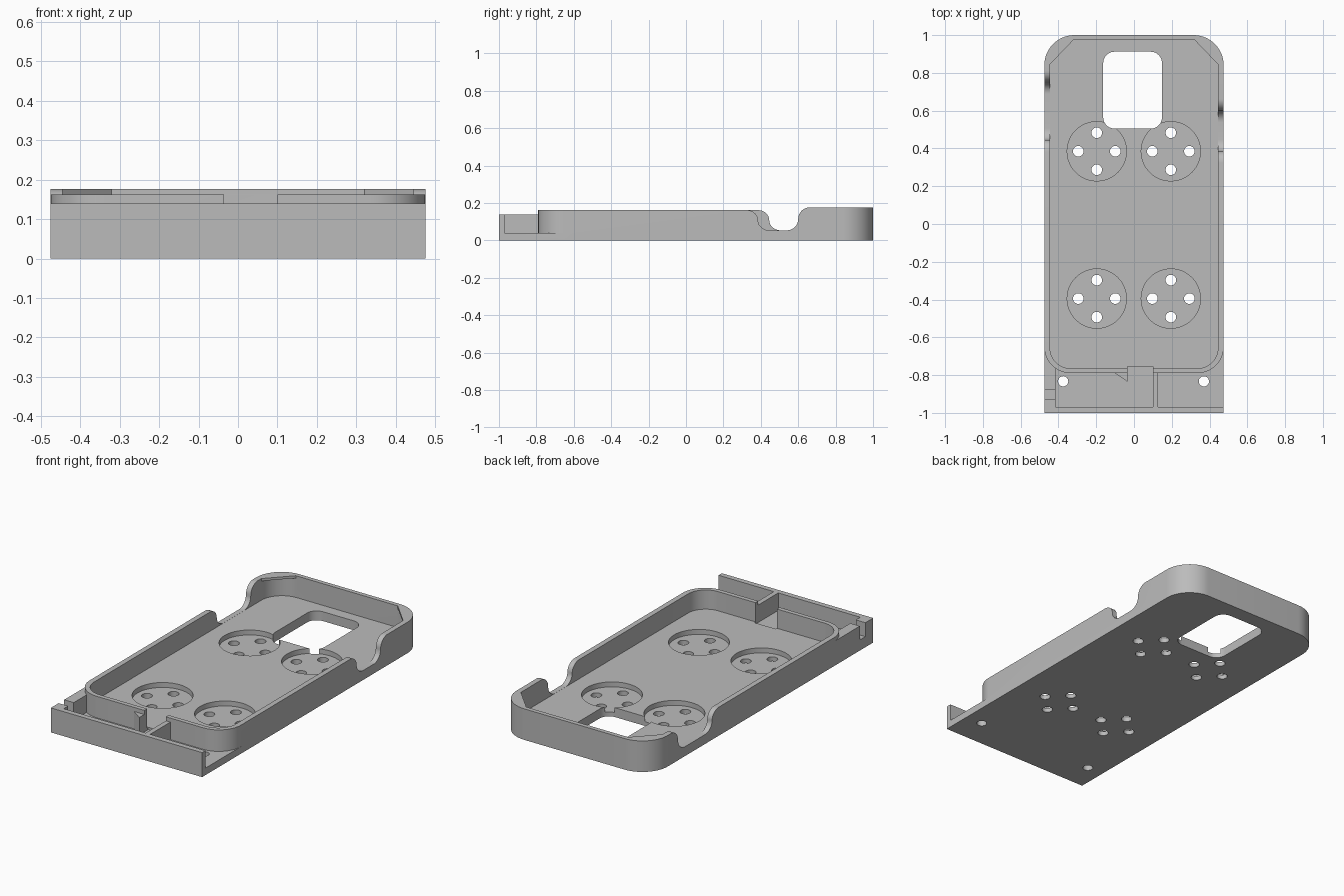
import bpy, bmesh, math

if "Cube" in bpy.data.objects:
    bpy.data.objects.remove(bpy.data.objects["Cube"])

W = 0.475                                  # half width
FLOOR, BAY, RIM, LOW, TOP = 0.053, 0.04, 0.139, 0.162, 0.176


def arc(cx, cy, rx, ry, a0, a1, n=14):
    return [(cx + rx * math.cos(math.radians(a0 + (a1 - a0) * i / n)),
             cy + ry * math.sin(math.radians(a0 + (a1 - a0) * i / n))) for i in range(n + 1)]


def rect(x0, x1, y0, y1):
    return [(x0, y0), (x1, y0), (x1, y1), (x0, y1)]


def rounded(x0, x1, y0, y1, r_front, r_back):
    f, b = r_front, r_back
    return (arc(x0 + f, y0 + f, f, f, 180, 270) + arc(x1 - f, y0 + f, f, f, 270, 360)
            + arc(x1 - b, y1 - b, b, b, 0, 90) + arc(x0 + b, y1 - b, b, b, 90, 180))


def circle(x, y, r):
    return arc(x, y, r, r, 0, 360, 48)[:-1]


def prism(name, outlines, lo, hi, axis='Z'):
    """Extrude closed outlines along z, or (y, z) outlines along x."""
    bm = bmesh.new()
    for pts in outlines:
        def put(h):
            return [bm.verts.new((h, a, b) if axis == 'X' else (a, b, h)) for a, b in pts]
        v0, v1 = put(lo), put(hi)
        bm.faces.new(v0[::-1])
        bm.faces.new(v1)
        for i in range(len(pts)):
            j = (i + 1) % len(pts)
            bm.faces.new((v0[i], v0[j], v1[j], v1[i]))
    bmesh.ops.recalc_face_normals(bm, faces=bm.faces)
    me = bpy.data.meshes.new(name)
    bm.to_mesh(me)
    bm.free()
    ob = bpy.data.objects.new(name, me)
    bpy.context.collection.objects.link(ob)
    return ob


def combine(body, other, op):
    m = body.modifiers.new(op, 'BOOLEAN')
    m.operation, m.solver, m.object = op, 'EXACT', other
    bpy.context.view_layer.objects.active = body
    bpy.ops.object.modifier_apply(modifier=m.name)
    bpy.data.objects.remove(other)


def add(name, pts, lo, hi):
    combine(body, prism(name, [pts], lo, hi), 'UNION')


def cut(name, outlines, lo, hi, axis='Z'):
    combine(body, prism(name, outlines, lo, hi, axis), 'DIFFERENCE')


# Tray block with rounded corners
body = prism("tray_body", [rounded(-W, W, -0.79, 1.0, 0.14, 0.16)], 0, TOP)

# Front compartment: floor, front wall, left wall, divider, small gusset
add("bay_floor", rect(-W, W, -1, -0.6), 0, BAY)
add("front_wall", rect(-W, W, -1, -0.97), 0, RIM)
add("left_wall", rect(-W, -0.415, -1, -0.62), 0, RIM)
add("divider", rect(0.10, 0.128, -0.98, -0.775), 0, RIM)
add("gusset", [(-0.10, -0.78), (-0.10, -0.79), (-0.035, -0.835), (-0.035, -0.78)], 0.02, RIM)

# Lower rim on the front part of the tray
cut("rim_step", [rect(-1, 1, -1.2, 0.5)], LOW, 0.4)

# Main pocket, with chamfered corner lips at the back
IN, Y0, Y1 = 0.445, -0.765, 0.975
cut("pocket", [rounded(-IN, IN, Y0, Y1, 0.11, 0.13)], FLOOR, LOW)
lip = (arc(-IN + 0.11, Y0 + 0.11, 0.11, 0.11, 180, 270)
       + arc(IN - 0.11, Y0 + 0.11, 0.11, 0.11, 270, 360)
       + [(IN, 0.845), (0.32, Y1), (-0.32, Y1), (-IN, 0.845)])
cut("lip_opening", [lip], LOW - 0.001, 0.4)


# Side wall openings with S-shaped ends
def side_profile(y_front, y_back):
    z0, r = FLOOR + 0.0005, 0.062
    hf, hb = (LOW - z0) / 2, (TOP - z0) / 2
    return ([(y_front - r, 0.4)]
            + arc(y_front - r, LOW - hf, r, hf, 90, 0)
            + arc(y_front + r, z0 + hf, r, hf, 180, 270)[1:]
            + arc(y_back - r, z0 + hb, r, hb, 270, 360)
            + arc(y_back + r, TOP - hb, r, hb, 180, 90)[1:]
            + [(y_back + r, 0.4)])


cut("right_opening", [side_profile(0.385, 0.60)], 0.40, 0.6, 'X')
cut("left_opening", [side_profile(0.445, 0.75)], -0.6, -0.40, 'X')

# Cable notch in the tray's front wall and slot in the left wall
cut("cable_notch", [rect(-0.035, 0.10, -0.9, -0.755)], BAY, 0.4)
cut("left_slot", [rect(-0.6, -0.40, -0.93, -0.88)], 0.06, 0.4)

# Round recesses, their screw holes, and the camera window
centres = [(x, y) for x in (-0.197, 0.195) for y in (0.385, -0.395)]
cut("recesses", [circle(x, y, 0.157) for x, y in centres], 0.025, 0.1)
holes = [circle(x + dx, y + dy, 0.028) for x, y in centres
         for dx, dy in ((0.098, 0), (-0.098, 0), (0, 0.098), (0, -0.098))]
holes += [circle(x, -0.833, 0.027) for x in (-0.375, 0.37)]
cut("holes", holes, -0.1, 0.12)
cut("window", [rounded(-0.163, 0.148, 0.505, 0.912, 0.06, 0.06)], -0.1, 0.12)

# Single grey material
mat = bpy.data.materials.new("plain_grey")
mat.diffuse_color = (0.5, 0.5, 0.5, 1)
mat.use_nodes = True
mat.node_tree.nodes["Principled BSDF"].inputs["Base Color"].default_value = mat.diffuse_color
body.data.materials.clear()
body.data.materials.append(mat)
for p in body.data.polygons:
    p.material_index = 0

bpy.ops.object.select_all(action='DESELECT')
body.select_set(True)
bpy.context.view_layer.objects.active = body
bpy.ops.object.shade_smooth_by_angle(angle=math.radians(30))
